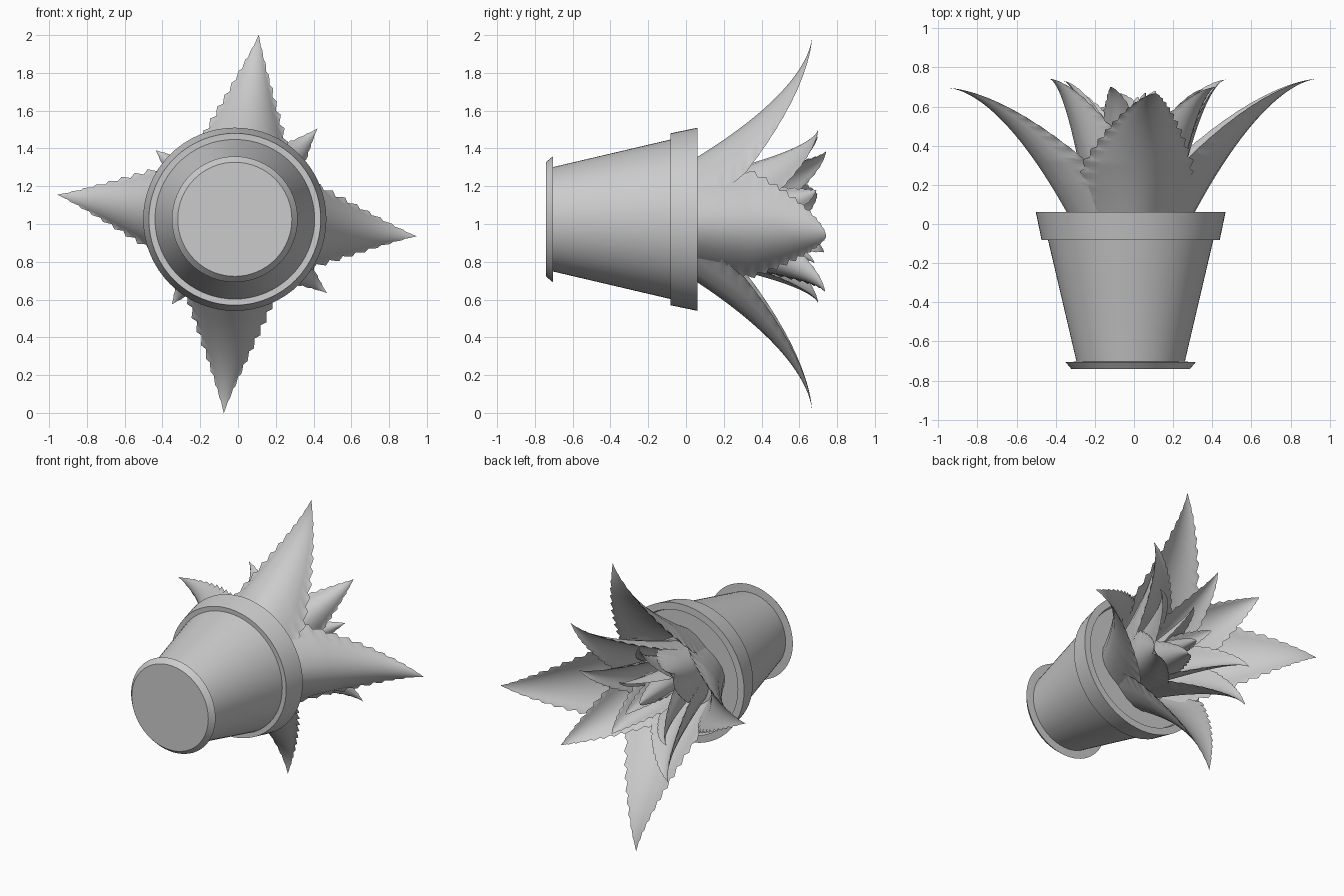
import bpy, bmesh
from math import cos, sin, pi, atan2, hypot

if "Cube" in bpy.data.objects:
    bpy.data.objects.remove(bpy.data.objects["Cube"])

CX, CZ = -0.017, 1.025      # plant axis runs along y through here


def finish(bm, name, angle):
    bmesh.ops.remove_doubles(bm, verts=bm.verts, dist=0.0003)
    bmesh.ops.recalc_face_normals(bm, faces=bm.faces)
    me = bpy.data.meshes.new(name)
    bm.to_mesh(me)
    bm.free()
    ob = bpy.data.objects.new(name, me)
    bpy.context.collection.objects.link(ob)
    bpy.ops.object.select_all(action='DESELECT')
    ob.select_set(True)
    bpy.context.view_layer.objects.active = ob
    bpy.ops.object.shade_smooth_by_angle(angle=angle)
    return ob


def skin(bm, rings):
    # joins closed rings of points into a surface
    vs = [[bm.verts.new(p) for p in ring] for ring in rings]
    for a, b in zip(vs, vs[1:]):
        n = len(a)
        for i in range(n):
            j = (i + 1) % n
            bm.faces.new((a[i], a[j], b[j], b[i]))
    return vs


def lathe(name, profile, n=64):
    bm = bmesh.new()
    vs = skin(bm, [[(CX + r * cos(2 * pi * i / n), y, CZ + r * sin(2 * pi * i / n))
                    for i in range(n)] for r, y in profile])
    bm.faces.new(vs[0])
    bm.faces.new(vs[-1])
    return finish(bm, name, 0.5)


# positions across the blade; the outermost strip carries the teeth
ACROSS = [-1, -0.93, -0.75, -0.5, -0.25, 0, 0.25, 0.5, 0.75, 0.93, 1]


def leaf(name, tip, base, half, teeth, y0=0.015, per=4):
    # cupped blade that flares outward to the tip, with toothed margins
    bm = bmesh.new()
    dx, dz = tip[0] - CX, tip[2] - CZ
    a, reach = atan2(dz, dx), hypot(dx, dz)
    rows = teeth * per
    rings = []
    for k in range(rows + 1):
        t = k / rows
        r = base + (reach - base) * t
        y = y0 + (tip[1] - y0) * (1 - (1 - t) ** 1.72)
        w = half * min(0.9 + 0.6 * t, 1.0, 1.5 * (1 - t) ** 1.15) + 0.0008
        d = min(w * (0.87 - 0.1 * t), r + 0.03)
        th = 0.27 * d + 0.08 * w
        spike = 0.09 * half * (k % per) / (per - 1) * min(1, 2.2 * (1 - t), 6 * t)

        def point(s, inner):
            ww = w + (spike if abs(s) > 0.99 else 0)
            depth = d * s * s + (th * (1 - s * s) if inner else 0)
            rr, side = r - depth, ww * s
            return (CX + rr * cos(a) - side * sin(a), y,
                    CZ + rr * sin(a) + side * cos(a))
        rings.append([point(s, False) for s in ACROSS] +
                     [point(s, True) for s in ACROSS[-2:0:-1]])
    vs = skin(bm, rings)
    bm.faces.new(vs[0])
    return finish(bm, name, 0.9)


# Pot, rim with soil, and saucer
lathe("pot_body", [(0.275, -0.71), (0.425, -0.07)])
lathe("pot_rim", [(0.42, -0.08), (0.455, -0.082), (0.485, 0.062),
                  (0.435, 0.062), (0.425, 0.03)])
lathe("soil", [(0.43, 0.0), (0.43, 0.035)])
lathe("saucer", [(0.302, -0.742), (0.333, -0.705), (0.27, -0.703)])

# Leaf rings: tips, base radius, half width, teeth per side
leaf_rings = {
    "outer_leaf": ([(0.11, 0.668, 2.0), (0.945, 0.742, 0.935),
                    (-0.075, 0.668, 0.0), (-0.955, 0.695, 1.155)], 0.305, 0.268, 15),
    "middle_leaf": ([(0.42, 0.70, 1.505), (-0.435, 0.742, 1.39),
                     (-0.35, 0.70, 0.575), (0.47, 0.737, 0.635)], 0.22, 0.19, 14),
    "inner_leaf": ([(-0.12, 0.70, 1.48), (-0.36, 0.73, 0.85),
                    (0.11, 0.68, 0.79), (0.36, 0.69, 1.18)], 0.14, 0.14, 12),
    "heart_leaf": ([(0.06, 0.67, 1.17), (-0.10, 0.66, 1.05),
                    (0.02, 0.65, 0.94)], 0.07, 0.085, 10),
}
for name, (tips, base, half, teeth) in leaf_rings.items():
    for i, tip in enumerate(tips):
        leaf(f"{name}_{i + 1}", tip, base, half, teeth)
